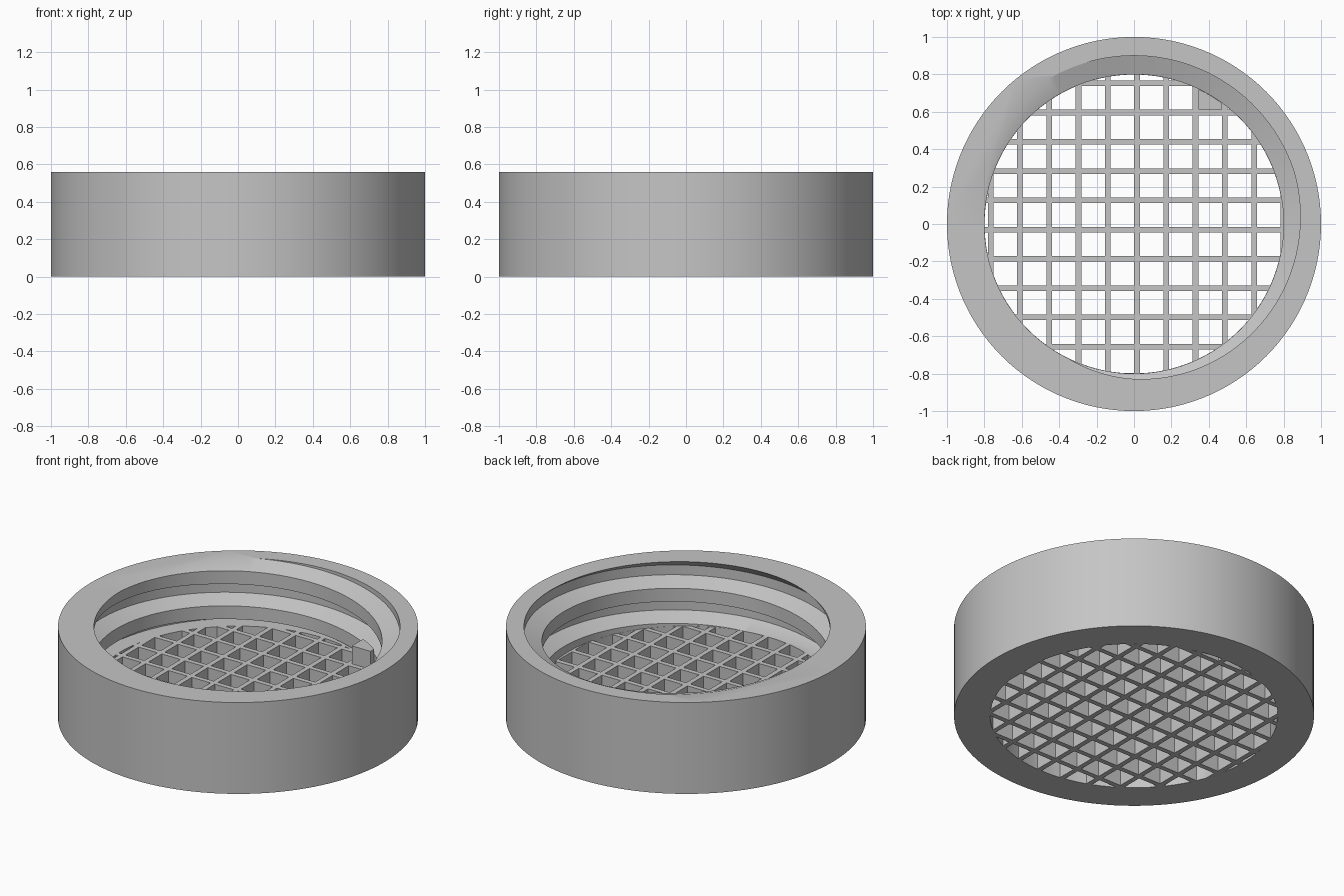
import bpy, bmesh, math

if "Cube" in bpy.data.objects:
    bpy.data.objects.remove(bpy.data.objects["Cube"])

HEIGHT, FLOOR, BORE, ROOT = 0.56, 0.19, 0.8, 0.9
PITCH, ROOT_BAND, UPPER_FLANK = 0.215, 0.06, 0.037
SEGMENTS = 120

grey = bpy.data.materials.new("warm_grey_plastic")
grey.use_nodes = True
colour = (0.56, 0.56, 0.56, 1)
grey.diffuse_color = colour
grey.node_tree.nodes["Principled BSDF"].inputs["Base Color"].default_value = colour


def cylinder(name, radius, low, high):
    bpy.ops.mesh.primitive_cylinder_add(
        vertices=SEGMENTS, radius=radius, depth=high - low, location=(0, 0, (low + high) / 2))
    obj = bpy.context.object
    bpy.ops.object.transform_apply(location=True, rotation=False, scale=False)
    obj.name = name
    return obj


def mesh_object(name, bm):
    bmesh.ops.recalc_face_normals(bm, faces=bm.faces)
    mesh = bpy.data.meshes.new(name)
    bm.to_mesh(mesh)
    bm.free()
    obj = bpy.data.objects.new(name, mesh)
    bpy.context.collection.objects.link(obj)
    return obj


def combine(target, tool, operation):
    """Apply a boolean and discard the tool."""
    tool.hide_render = True
    mod = target.modifiers.new("cut", "BOOLEAN")
    mod.operation, mod.object, mod.solver = operation, tool, "EXACT"
    bpy.context.view_layer.update()
    with bpy.context.temp_override(object=target, active_object=target, selected_objects=[target]):
        bpy.ops.object.modifier_apply(modifier=mod.name)
    bpy.data.objects.remove(tool)


def thread_groove():
    """Trapezoid swept along a right-handed helix."""
    bm = bmesh.new()
    rings = []
    step = 360 / SEGMENTS
    for i in range(int(1020 / step) + 1):
        angle = -800 + i * step
        z = HEIGHT + 0.01 + PITCH * (angle - 135) / 360
        # The underside gets longer on the last turn
        ramp = min(max((angle + 225) / 135, 0), 1)
        under = UPPER_FLANK + 0.053 * ramp
        profile = [(ROOT, z), (ROOT, z + ROOT_BAND),
                   (BORE - 0.01, z + ROOT_BAND + under * 1.1),
                   (BORE - 0.01, z - UPPER_FLANK * 1.1)]
        a = math.radians(angle)
        rings.append([bm.verts.new((r * math.cos(a), r * math.sin(a), h)) for r, h in profile])
    for p, q in zip(rings, rings[1:]):
        for j in range(4):
            k = (j + 1) % 4
            bm.faces.new((p[j], p[k], q[k], q[j]))
    bm.faces.new(rings[0])
    bm.faces.new(rings[-1])
    return mesh_object("thread_groove", bm)


def grate_cells():
    """Square openings between the bars."""
    spacing, bar = 0.1565, 0.03
    bm = bmesh.new()
    for i in range(-6, 6):
        for j in range(-6, 6):
            x = 0.016 + (i + 0.5) * spacing
            y = -0.03 + (j + 0.5) * spacing
            if math.hypot(x, y) > BORE + spacing:
                continue
            cube = bmesh.ops.create_cube(bm, size=1)["verts"]
            bmesh.ops.scale(bm, vec=(spacing - bar, spacing - bar, 0.6), verts=cube)
            bmesh.ops.translate(bm, vec=(x, y, 0.1), verts=cube)
    return mesh_object("grate_cells", bm)


# Solid cap body
cap = cylinder("threaded_cap_with_grate", 1.0, 0, HEIGHT)

# Bore and internal thread above the floor
combine(cap, cylinder("bore", BORE, FLOOR, 0.8), "DIFFERENCE")
groove = thread_groove()
combine(groove, cylinder("thread_limit", 0.97, FLOOR, 0.75), "INTERSECT")
combine(cap, groove, "DIFFERENCE")

# Grate openings through the floor
cells = grate_cells()
combine(cells, cylinder("grate_limit", BORE - 0.001, -0.05, 0.3), "INTERSECT")
combine(cap, cells, "DIFFERENCE")

# Finish
cap.data.materials.clear()
cap.data.materials.append(grey)
for face in cap.data.polygons:
    face.material_index = 0
bpy.ops.object.select_all(action="DESELECT")
cap.select_set(True)
bpy.context.view_layer.objects.active = cap
bpy.ops.object.shade_smooth_by_angle(angle=math.radians(30))
